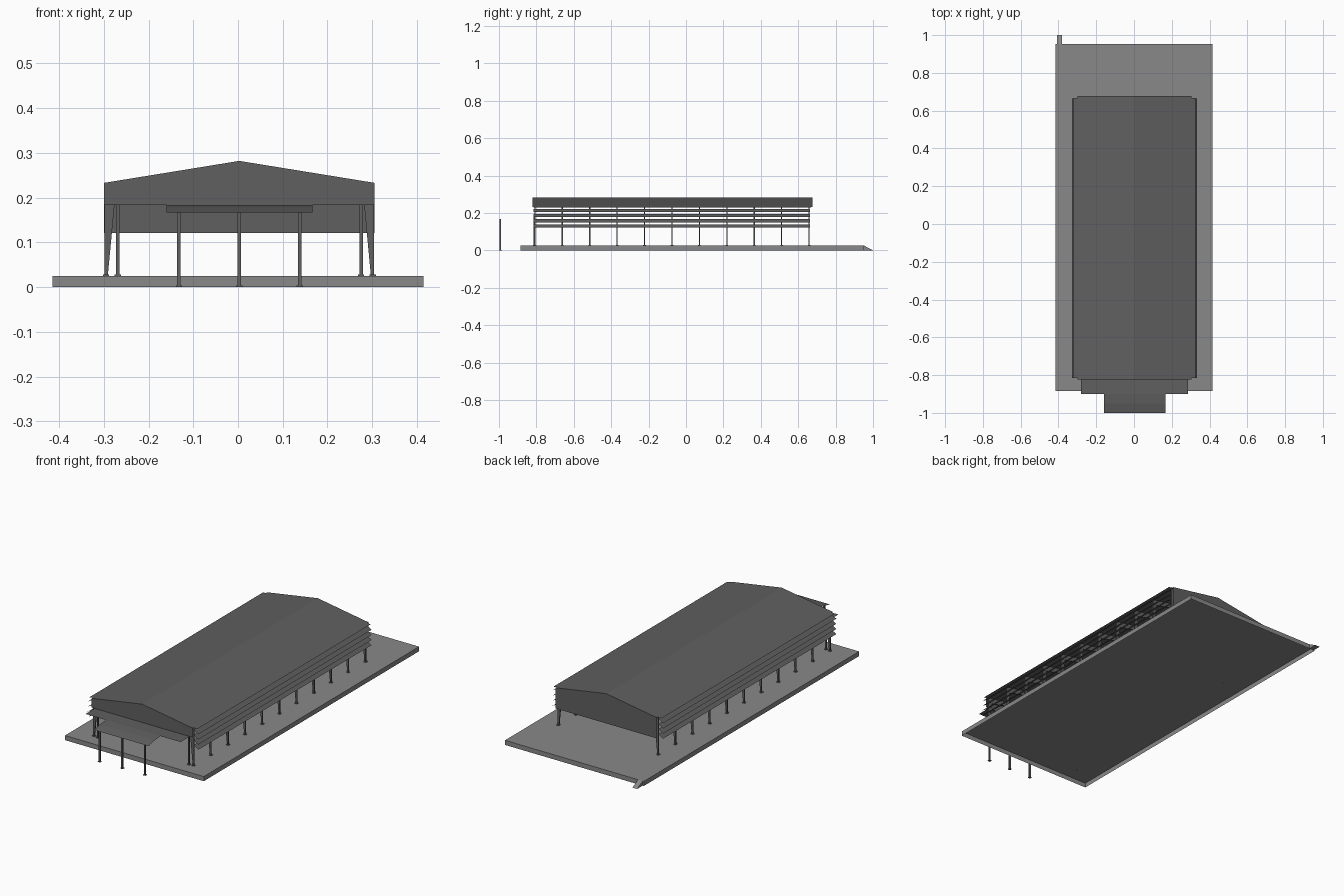
import bpy, bmesh

if "Cube" in bpy.data.objects:
    bpy.data.objects.remove(bpy.data.objects["Cube"])

CX = 0.003                      # building centre line
EAVE, RIDGE, HALF = 0.233, 0.282, 0.302
Y0, Y1 = -0.822, 0.677          # front and back gable
DECK = 0.025


def material(name, v):
    m = bpy.data.materials.new(name)
    m.diffuse_color = (v, v, v, 1)
    m.use_nodes = True
    m.node_tree.nodes["Principled BSDF"].inputs["Base Color"].default_value = m.diffuse_color
    return m


ROOF = material("dark grey roofing", 0.115)
STEEL = material("dark grey steel", 0.12)
CONCRETE = material("light grey concrete", 0.25)


def make(name, verts, faces, mat):
    me = bpy.data.meshes.new(name)
    me.from_pydata(verts, [], faces)
    me.materials.append(mat)
    ob = bpy.data.objects.new(name, me)
    bpy.context.collection.objects.link(ob)
    return ob


def prism(name, outline, y0, y1, mat):
    """Solid from an x-z outline stretched along y."""
    n = len(outline)
    v = [(x, y, z) for y in (y0, y1) for x, z in outline]
    f = [list(range(n)), list(range(2 * n - 1, n - 1, -1))]
    f += [[i, i + n, (i + 1) % n + n, (i + 1) % n] for i in range(n)]
    ob = make(name, v, f, mat)
    bm = bmesh.new()
    bm.from_mesh(ob.data)
    bmesh.ops.recalc_face_normals(bm, faces=bm.faces)
    bm.to_mesh(ob.data)
    bm.free()
    return ob


def box(name, x0, x1, y0, y1, z0, z1, mat):
    return prism(name, [(x0, z0), (x1, z0), (x1, z1), (x0, z1)], y0, y1, mat)


def sheet(name, line, y0, y1, mat):
    """Thin open sheet: x-z line stretched along y."""
    n = len(line)
    v = [(x, y, z) for y in (y0, y1) for x, z in line]
    return make(name, v, [[i, i + 1, i + 1 + n, i + n] for i in range(n - 1)], mat)


def post(name, x, y, z0, z1):
    box(name, x - .004, x + .004, y - .004, y + .004, z0, z1, STEEL)
    box(name + "_base", x - .007, x + .007, y - .007, y + .007, z0, z0 + .003, STEEL)


# Floor slab, hollow underneath
slab = box("floor_slab", -.415, .415, -.885, .953, 0, DECK, CONCRETE)
bm = bmesh.new()
bm.from_mesh(slab.data)
under = [f for f in bm.faces if f.calc_center_median().z < .001]
bmesh.ops.delete(bm, geom=under, context='FACES')
bm.to_mesh(slab.data)
bm.free()

# Small access ramp at the back
make("ramp", [(x, y, z) for x in (-.408, -.38)
              for y, z in ((.953, 0), (1.0, 0), (.953, DECK))],
     [(0, 1, 2), (3, 5, 4), (0, 3, 4, 1), (1, 4, 5, 2)], CONCRETE)

# Roof sheet with slightly flared eaves
sheet("roof", [(CX - HALF, EAVE), (CX, RIDGE), (CX + HALF, EAVE)], Y0, Y1, ROOF)

# Gable ends: the back one hangs lower
for name, y, low in (("front_gable", Y0, .183), ("back_gable", Y1, .121)):
    order = (0, 1, 2, 3, 4) if y < 0 else (4, 3, 2, 1, 0)
    make(name, [(CX - HALF, y, low), (CX + HALF, y, low), (CX + HALF, y, EAVE),
                (CX, y, RIDGE), (CX - HALF, y, EAVE)], [order], ROOF)

for s, side in ((-1, "left"), (1, "right")):
    # Eave flap and sloping side louvres
    flap = [(CX + s * HALF, EAVE), (CX + s * .322, .230)]
    sheet(side + "_eave", flap[::s], -.815, .668, ROOF)
    for i in range(4):
        z = .205 - i * .0277
        line = [(CX + s * HALF, z + .017), (CX + s * .331, z)]
        sheet(f"{side}_louvre_{i}", line[::s], -.815, .664, ROOF)

    # Tapered frame columns with rafters
    for i in range(11):
        y = -.808 + i * .1466
        prism(f"{side}_column_{i}",
              [(CX + s * .301, DECK), (CX + s * .294, DECK), (CX + s * .277, .205),
               (CX, .265), (CX, RIDGE - .002), (CX + s * .301, EAVE - .002)],
              y - .003, y + .003, STEEL)
        box(f"{side}_column_base_{i}", CX + s * .298 - .007, CX + s * .298 + .007,
            y - .007, y + .007, DECK, DECK + .003, STEEL)
    post(side + "_gable_post", CX + s * .272, -.812, DECK, .184)

# Front canopy: wide flat strip, then a drooping entrance canopy
make("flat_canopy", [(CX - .284, -.9, .183), (CX + .284, -.9, .183),
                     (CX + .284, Y0, .183), (CX - .284, Y0, .183)], [(0, 1, 2, 3)], ROOF)
prof = [(-.9, .183), (-.95, .178), (-1.0, .167)]
make("entrance_canopy", [(CX + s * .163, y, z) for y, z in prof for s in (-1, 1)],
     [(0, 2, 3, 1), (2, 4, 5, 3)], ROOF)
for i in (-1, 0, 1):
    post(f"entrance_post_{i + 1}", CX + i * .135, -.992, 0, .168)
